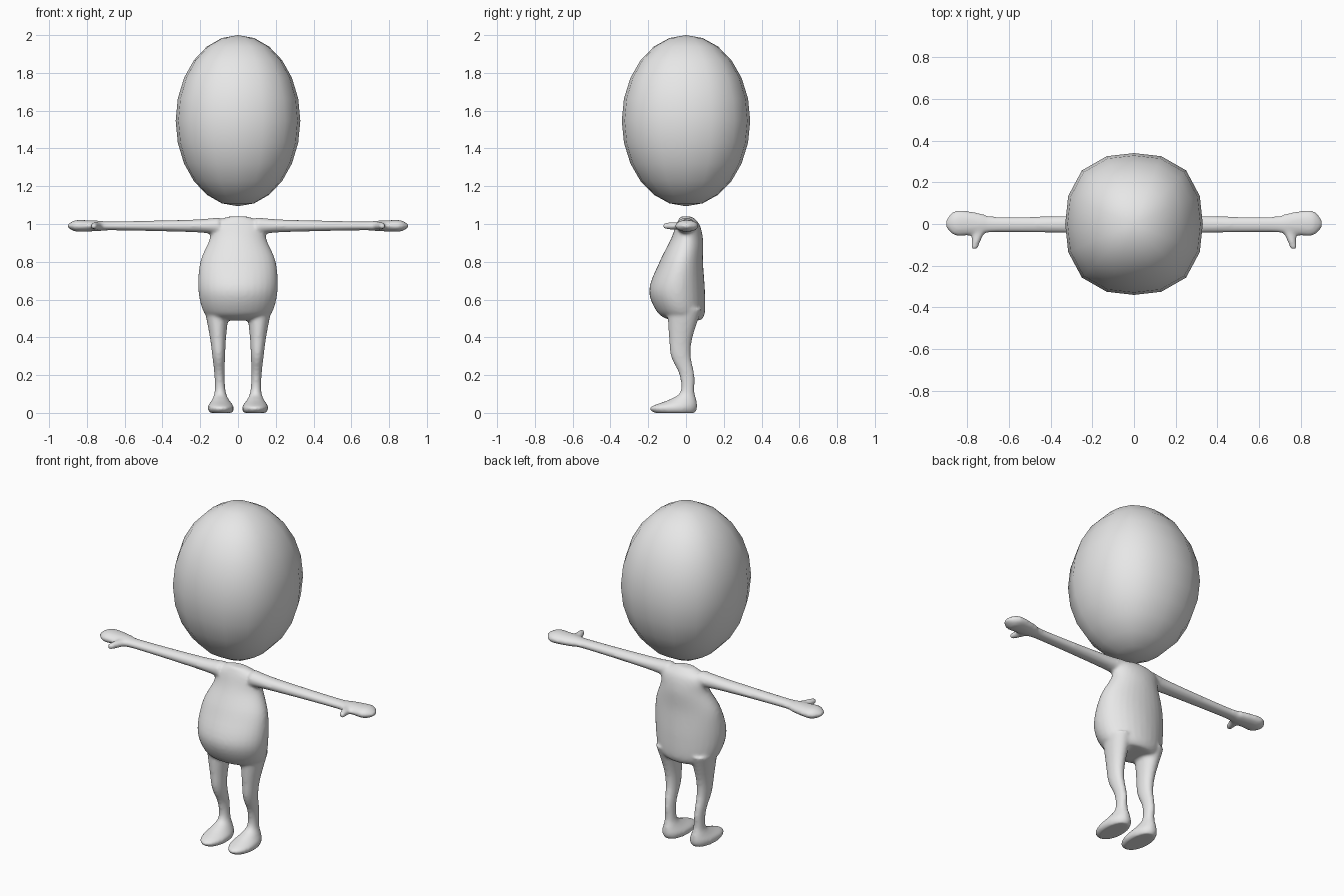
import bpy, bmesh, math
from mathutils import Vector

cube = bpy.data.objects.get("Cube")
if cube:
    bpy.data.objects.remove(cube)

grey = bpy.data.materials.new("light grey")
grey.use_nodes = True
grey.diffuse_color = (.8, .8, .8, 1)
grey.node_tree.nodes["Principled BSDF"].inputs["Base Color"].default_value = grey.diffuse_color


def blend(before, start, end, after, t):
    """Smooth curve between start and end, guided by their neighbours."""
    bend = 3 * (start - end) + after - before
    curve = 2 * before - 5 * start + 4 * end - after + t * bend
    return start + t / 2 * (end - before + t * curve)


def smooth_rows(rows, steps=5):
    padded = [rows[0], *rows, rows[-1]]
    result = []
    for group in zip(padded, padded[1:], padded[2:], padded[3:]):
        for step in range(steps):
            result.append([blend(*values, step / steps) for values in zip(*group)])
    return result + [rows[-1]]


def add_tube(bm, rows, place, sides=32):
    """Closed tube; each row is position along, half width, low depth, high depth."""
    previous = None
    for along, half, low, high in smooth_rows(rows):
        ring = []
        for i in range(sides):
            angle = math.tau * i / sides
            across = half * math.cos(angle)
            depth = (low + high + (high - low) * math.sin(angle)) / 2
            ring.append(bm.verts.new(place(along, across, depth)))
        if previous is None:
            bm.faces.new(ring)
        else:
            for i in range(sides):
                bm.faces.new((previous[i - 1], previous[i], ring[i], ring[i - 1]))
        previous = ring
    bm.faces.new(previous)


def make_object(bm, name):
    bmesh.ops.recalc_face_normals(bm, faces=bm.faces)
    mesh = bpy.data.meshes.new(name)
    bm.to_mesh(mesh)
    bm.free()
    mesh.materials.append(grey)
    mesh.shade_smooth()
    obj = bpy.data.objects.new(name, mesh)
    bpy.context.collection.objects.link(obj)
    return obj


# Head: coarse egg with a slightly squared cross-section
head = bmesh.new()
bmesh.ops.create_uvsphere(head, u_segments=16, v_segments=12, radius=1)
for vert in head.verts:
    x, y, z = vert.co
    square = 1 + .07 * math.sin(2 * math.atan2(y, x)) ** 2
    vert.co = Vector((x * .33 * square, y * .34 * square, 1.547 + z * .453))
make_object(head, "head")

# Torso: pear shape with a forward belly
skin = bmesh.new()
torso = [(.49, .12, -.08, .08), (.53, .18, -.15, .1), (.65, .21, -.195, .1),
         (.8, .2, -.14, .09), (.92, .15, -.08, .09), (1, .14, -.05, .07),
         (1.04, .05, -.03, .03)]
add_tube(skin, torso, lambda along, across, depth: (across, depth, along))

# Limbs: sole to hip, shoulder to fingertips, and a thumb pointing forward
leg = [(0, .06, -.17, .05), (.03, .07, -.19, .06), (.07, .045, -.09, .055),
       (.11, .03, -.03, .045), (.2, .027, -.035, .045), (.3, .034, -.08, .026),
       (.4, .043, -.09, .035), (.55, .065, -.1, .085)]
arm = [(.1, .045, -.05, .05), (.25, .033, -.045, .04), (.65, .024, -.04, .035),
       (.73, .027, -.05, .05), (.8, .03, -.055, .063), (.86, .03, -.055, .063),
       (.9, .01, -.02, .025)]
thumb = [(0, .02, .69, .77), (.06, .02, .725, .777), (.12, .017, .75, .782)]
arm_height = .99
for side in (-1, 1):
    add_tube(skin, leg, lambda along, across, depth:
             (side * (.09 + .04 * along + across), depth, along))
    add_tube(skin, arm, lambda along, across, depth:
             (side * along, depth, arm_height + across))
    add_tube(skin, thumb, lambda along, across, depth:
             (side * depth, -along, arm_height + across))
body = make_object(skin, "body")

# Fuse the parts into one soft skin
fuse = body.modifiers.new("fuse", "REMESH")
fuse.mode = "VOXEL"
fuse.voxel_size = .009
fuse.use_smooth_shade = True
soften = body.modifiers.new("soften", "SMOOTH")
soften.factor = .5
soften.iterations = 8
